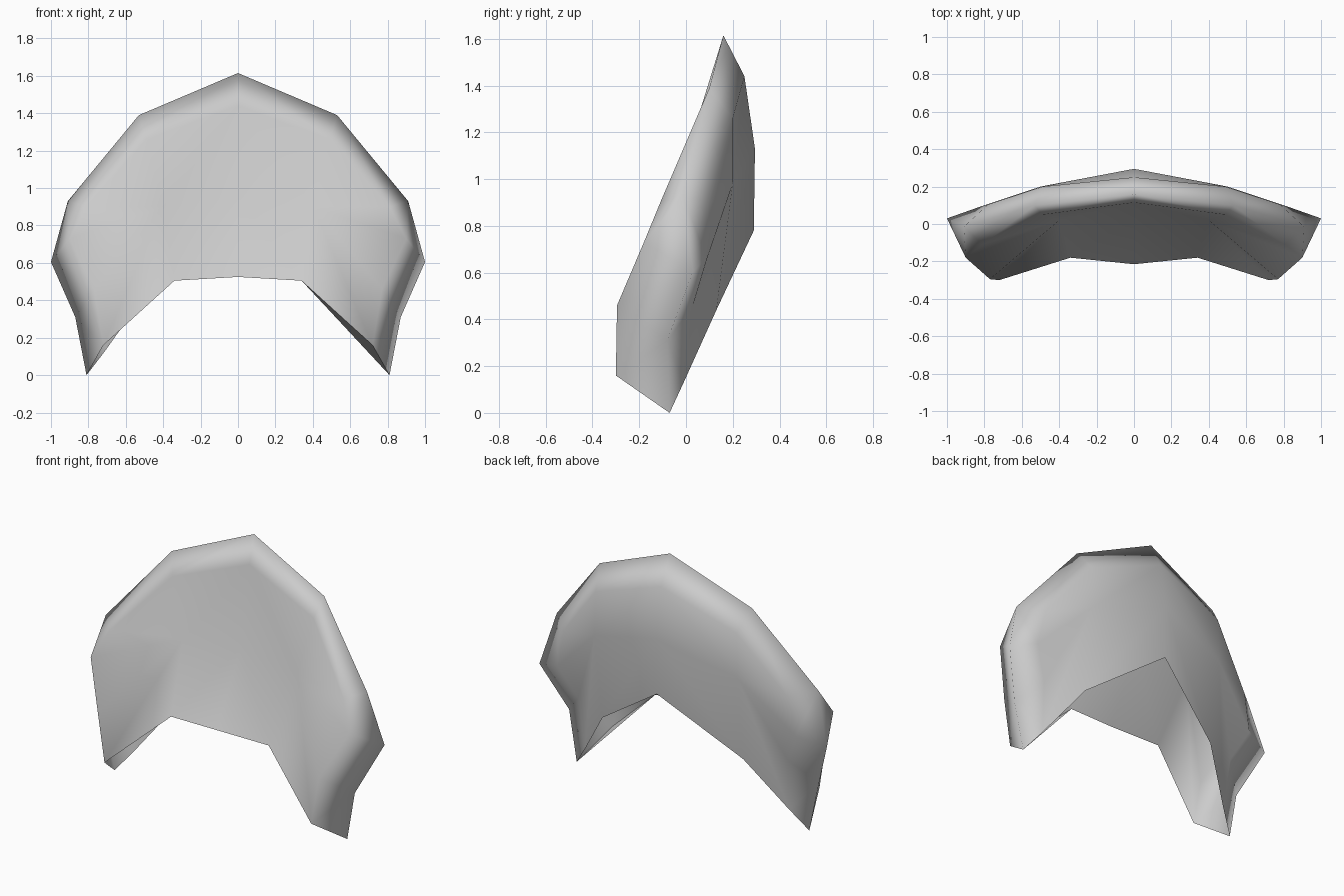
import bpy, bmesh

if "Cube" in bpy.data.objects:
    bpy.data.objects.remove(bpy.data.objects["Cube"])

# Half profiles, running from the centre line out and down to the lower tip (x >= 0)
rim = [(0, .16, 1.615), (.53, .10, 1.39), (.91, -.015, .93),
       (1, .03, .605), (.87, -.08, .31), (.81, -.07, 0)]
front_ring = [(0, .115, 1.44), (.49, .05, 1.26), (.81, -.11, .90),
              (.90, -.18, .73), (.77, -.295, .46), (.72, -.30, .16)]
back_ring = [(0, .25, 1.44), (.49, .20, 1.26), (.78, .105, .90),
             (.83, .09, .66), (.73, .03, .46), (.71, -.01, .13)]
# Middle of each panel and its lower opening edge (centre, side)
front_mid = [(0, .03, .95), (.40, .02, .90)]
front_edge = [(0, -.215, .525), (.34, -.18, .505)]
back_mid = [(0, .295, 1.13), (.50, .20, .98)]
back_edge = [(0, .29, .78), (.49, .13, .44)]


def make_object(name, bm):
    mesh = bpy.data.meshes.new(name)
    bm.to_mesh(mesh)
    bm.free()
    ob = bpy.data.objects.new(name, mesh)
    bpy.context.collection.objects.link(ob)
    return ob


def add(bm, points):
    return [bm.verts.new(p) for p in points]


def add_side(bm, rim_v, ring, mid, edge):
    r, m, e = add(bm, ring), add(bm, mid), add(bm, edge)
    # band between rim and panel
    for i in range(5):
        bm.faces.new((rim_v[i], rim_v[i + 1], r[i + 1], r[i]))
    # panel
    for face in ((r[0], r[1], m[1], m[0]), (r[1], r[2], m[1]),
                 (r[2], r[3], m[1]), (r[3], r[4], m[1]),
                 (m[0], m[1], e[1], e[0]), (m[1], r[4], r[5], e[1])):
        bm.faces.new(face)


# Hollow shell: rim bands plus front and back panels, open at the bottom
bm = bmesh.new()
rim_verts = add(bm, rim)
add_side(bm, rim_verts, front_ring, front_mid, front_edge)
add_side(bm, rim_verts, back_ring, back_mid, back_edge)
bmesh.ops.recalc_face_normals(bm, faces=bm.faces)
shell = make_object("shell", bm)
mirror = shell.modifiers.new("mirror", 'MIRROR')
mirror.use_clip = True
for p in shell.data.polygons:
    p.use_smooth = True

# Small triangular web under the right leg
bm = bmesh.new()
bm.faces.new(add(bm, [front_edge[1], front_ring[5], rim[5]]))
make_object("right_web", bm)
